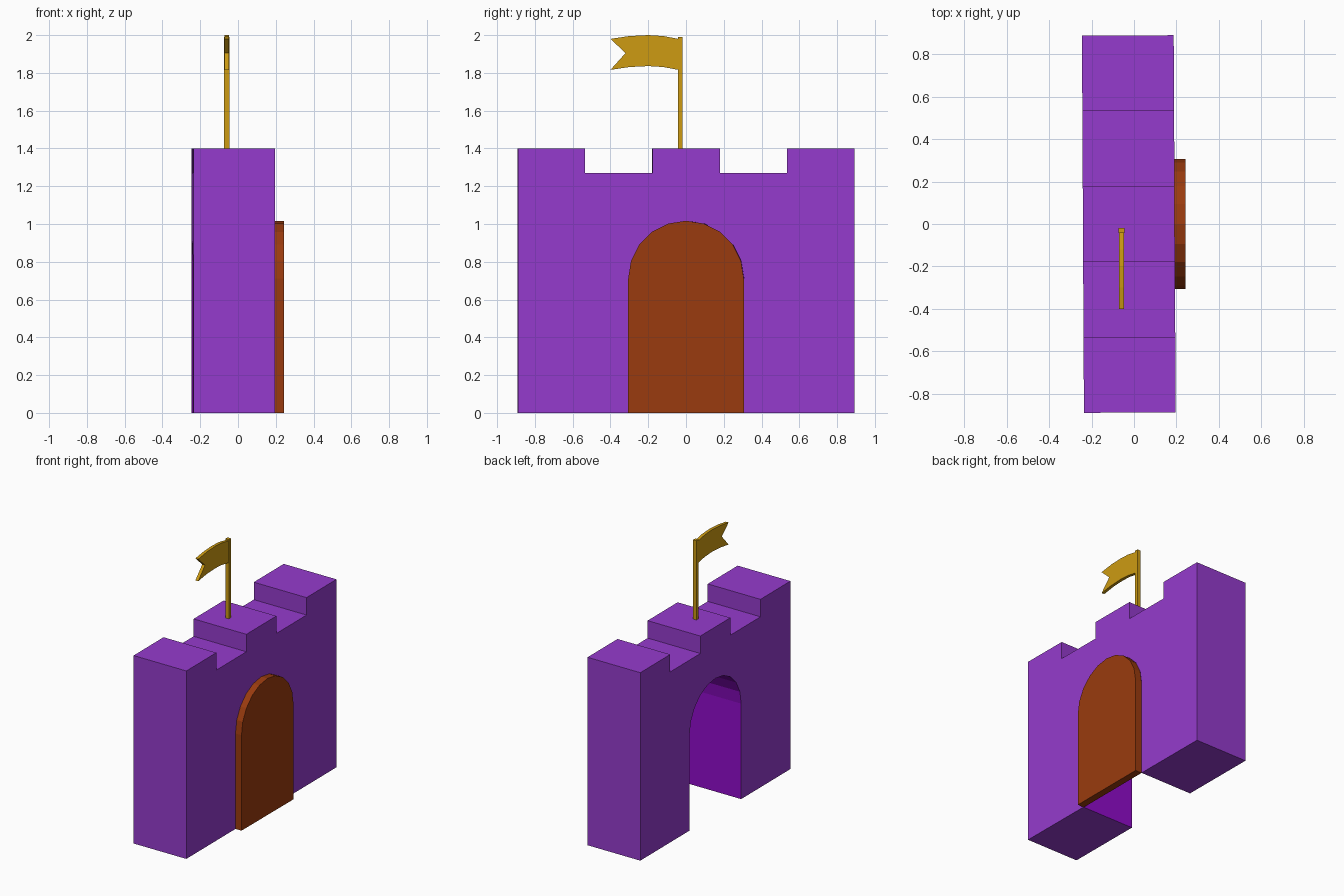
import bpy, bmesh, math

if "Cube" in bpy.data.objects:
    bpy.data.objects.remove(bpy.data.objects["Cube"])


def material(name, rgb):
    lin = [((c / 255 + 0.055) / 1.055) ** 2.4 if c > 10 else c / 255 / 12.92 for c in rgb]
    m = bpy.data.materials.new(name)
    m.diffuse_color = (*lin, 1)
    m.use_nodes = True
    m.node_tree.nodes["Principled BSDF"].inputs["Base Color"].default_value = m.diffuse_color
    return m


purple = material("wall_purple", (149, 59, 205))
violet = material("archway_violet", (145, 12, 203))
brown = material("door_brown", (154, 59, 14))
gold = material("flag_gold", (205, 155, 18))


def extrude_profile(name, profile, x0, x1, mats, rule=None):
    """Extrude a (y, z) outline from x0 to x1."""
    bm = bmesh.new()
    face = bm.faces.new([bm.verts.new((x0, y, z)) for y, z in profile])
    res = bmesh.ops.extrude_face_region(bm, geom=[face], use_keep_orig=True)
    moved = [v for v in res["geom"] if isinstance(v, bmesh.types.BMVert)]
    bmesh.ops.translate(bm, verts=moved, vec=(x1 - x0, 0, 0))
    bmesh.ops.recalc_face_normals(bm, faces=bm.faces)
    if rule:
        for f in bm.faces:
            f.material_index = rule(f)
    mesh = bpy.data.meshes.new(name)
    bm.to_mesh(mesh)
    bm.free()
    for m in mats:
        mesh.materials.append(m)
    obj = bpy.data.objects.new(name, mesh)
    bpy.context.collection.objects.link(obj)
    return obj


# Arch outline shared by the door and the opening
R, SPRING, SEG = 0.306, 0.711, 10
arch = [(-R, 0)]
arch += [(-R * math.cos(math.pi * i / SEG), SPRING + R * math.sin(math.pi * i / SEG))
         for i in range(SEG + 1)]
arch += [(R, 0)]

# Wall with battlements and arched opening
W, TOP, LOW, A, B = 0.89, 1.4, 1.27, 0.178, 0.535
half = [(W, 0), (W, TOP), (B, TOP), (B, LOW), (A, LOW), (A, TOP)]
outline = arch + half + [(-y, z) for y, z in reversed(half)]


def wall_rule(f):
    c = f.calc_center_median()
    inside = abs(f.normal.x) < 0.5 and abs(c.y) < R + 0.01 and 0.01 < c.z < 1.1
    return 1 if inside else 0


wall = extrude_profile("castle_wall", outline, -0.241, 0.192, [purple, violet], wall_rule)
wall.rotation_euler.z = math.radians(0.3)

# Door
extrude_profile("door", arch, 0.19, 0.243, [brown])

# Flag pole
extrude_profile("flag_pole", [(-0.043, 1.39), (-0.018, 1.39), (-0.018, 1.99), (-0.043, 1.99)],
                -0.073, -0.046, [gold])

# Swallow-tailed flag with a gentle wave
ys = [-0.04, -0.12, -0.20, -0.30, -0.40]
wave = [0.0, 0.015, 0.02, 0.015, 0.0]
flag = [(y, 1.98 + w) for y, w in zip(ys, wave)] + [(-0.32, 1.905)]
flag += [(y, 1.816 + w) for y, w in zip(reversed(ys), reversed(wave))]
extrude_profile("flag", flag, -0.071, -0.048, [gold])
